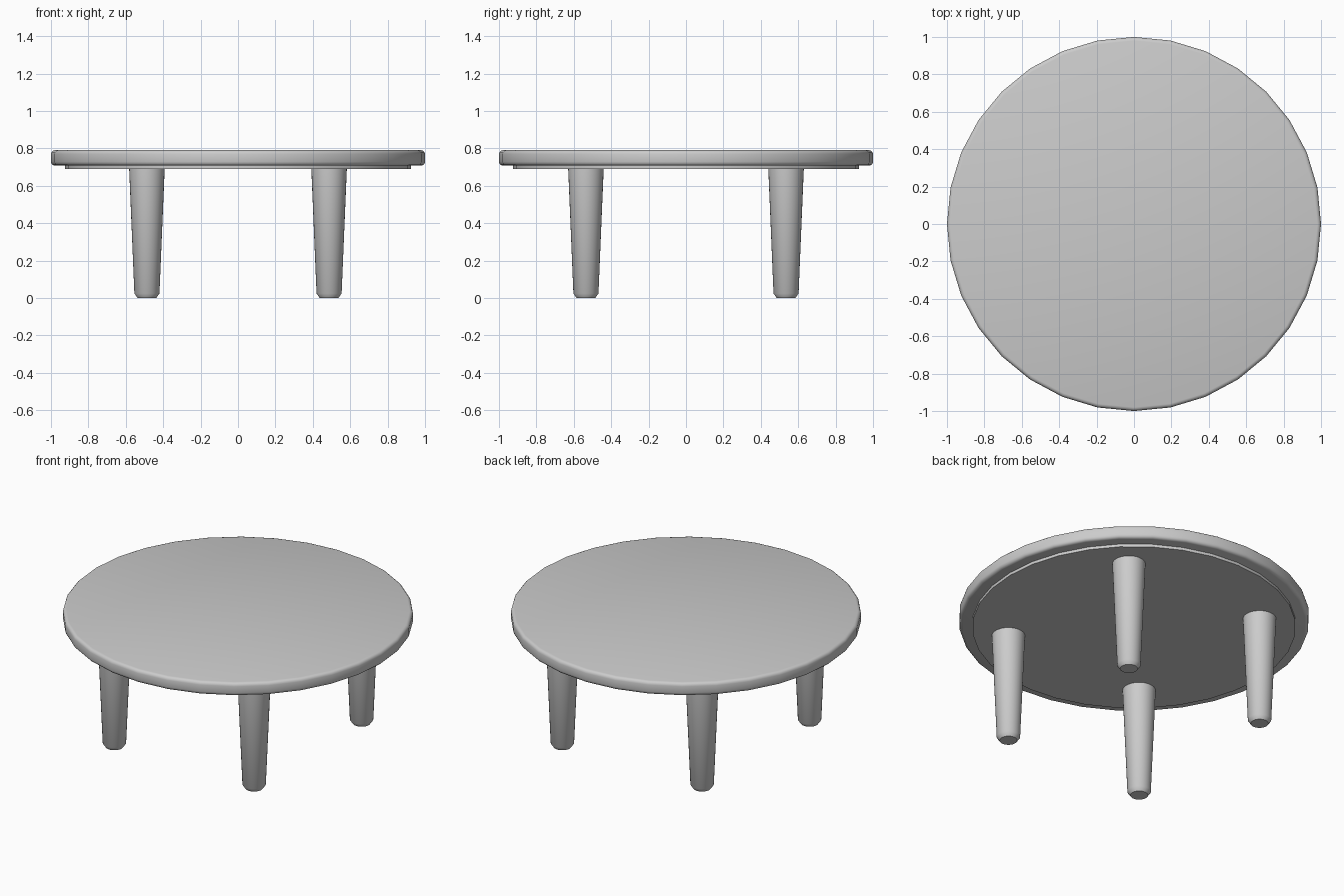
import bpy, bmesh, math

if "Cube" in bpy.data.objects:
    bpy.data.objects.remove(bpy.data.objects["Cube"])


def lathe(name, profile, sides, location=(0, 0, 0)):
    """Closed solid turned around z from (radius, z) points, bottom to top."""
    bm = bmesh.new()
    rings = []
    for r, z in profile:
        rings.append([bm.verts.new((r * math.cos(2 * math.pi * i / sides),
                                    r * math.sin(2 * math.pi * i / sides), z))
                      for i in range(sides)])
    for low, high in zip(rings, rings[1:]):
        for i in range(sides):
            j = (i + 1) % sides
            bm.faces.new((low[i], low[j], high[j], high[i]))
    bm.faces.new(rings[0][::-1])
    bm.faces.new(rings[-1])
    mesh = bpy.data.meshes.new(name)
    bm.to_mesh(mesh)
    bm.free()
    obj = bpy.data.objects.new(name, mesh)
    obj.location = location
    bpy.context.collection.objects.link(obj)
    bpy.ops.object.select_all(action='DESELECT')
    obj.select_set(True)
    bpy.context.view_layer.objects.active = obj
    bpy.ops.object.shade_smooth_by_angle(angle=math.radians(35))
    return obj


# Round top with softened upper and lower edges
lathe("table_top", [(0.98, 0.708), (0.99, 0.711), (0.997, 0.718), (1.0, 0.728),
                    (1.0, 0.77), (0.997, 0.78), (0.99, 0.787), (0.98, 0.79)], 32)

# Thin recessed disc under the top
lathe("underside_disc", [(0.924, 0.69), (0.924, 0.71)], 32)

# Four tapered legs with chamfered feet
for y, depth in ((-0.535, "front"), (0.535, "back")):
    for x, side in ((-0.487, "left"), (0.487, "right")):
        lathe(f"{depth}_{side}_leg",
              [(0.05, 0), (0.067, 0.024), (0.095, 0.692)], 32, (x, y, 0))
